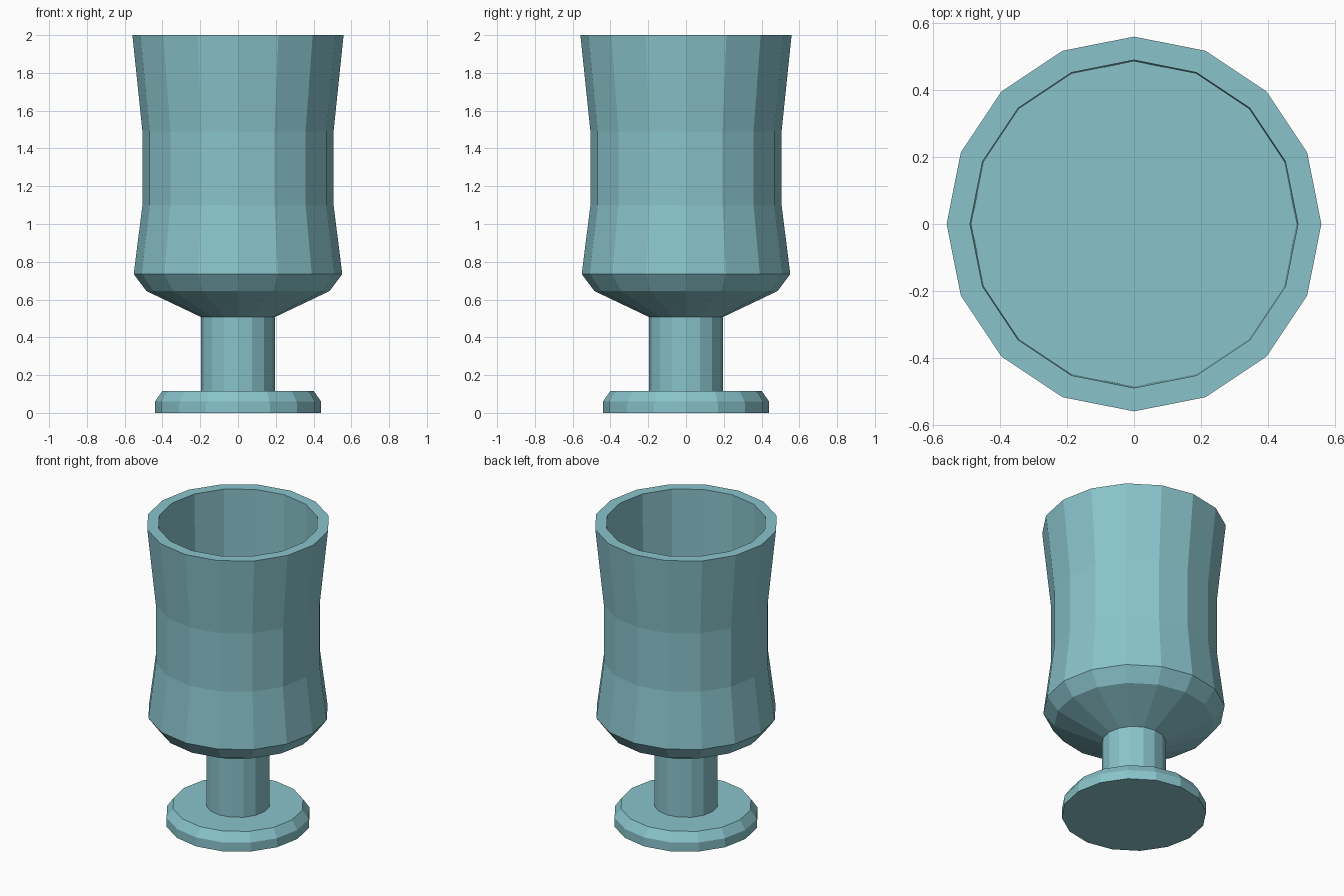
import bpy, bmesh, math
from mathutils import Vector

if "Cube" in bpy.data.objects:
    bpy.data.objects.remove(bpy.data.objects["Cube"])

SIDES = 16

# Goblet outline: foot, stem, bowl outside, rim, bowl inside, bowl floor
PROFILE = [(0, 0), (.44, 0), (.44, .06), (.40, .117), (.195, .117), (.195, .507),
           (.485, .645), (.552, .735), (.506, 1.1), (.506, 1.49), (.559, 2),
           (.489, 2), (.485, .69), (0, .69)]

# Centre point of every broken piece
SEEDS = {
    "rim_front_left": (-.52, -.25, 1.75), "rim_front_right": (.25, -.25, 1.75),
    "rim_back_right": (.15, .6, 1.8), "rim_back_left": (-.5, .42, 1.75),
    "wall_front": (-.2, -.25, 1.3),
    "bowl_front_left": (-.47, -.3, .62), "bowl_front_right": (.28, -.35, .75),
    "bowl_right": (.4, .12, .8), "bowl_back": (.02, .3, .78),
    "bowl_back_left": (-.38, .3, .8),
    "foot_left": (-.25, -.15, -.05), "foot_right": (.25, -.2, -.1),
    "foot_back": (.05, .25, -.1),
}

mat = bpy.data.materials.new("teal")
mat.diffuse_color = (.25, .55, .6, 1)
mat.use_nodes = True
mat.node_tree.nodes["Principled BSDF"].inputs["Base Color"].default_value = mat.diffuse_color


def to_object(bm, name):
    bmesh.ops.recalc_face_normals(bm, faces=bm.faces)
    mesh = bpy.data.meshes.new(name)
    bm.to_mesh(mesh)
    bm.free()
    obj = bpy.data.objects.new(name, mesh)
    bpy.context.collection.objects.link(obj)
    return obj


def lathe(name):
    bm = bmesh.new()
    rings = []
    for r, z in PROFILE[1:-1]:
        rings.append([bm.verts.new((r * math.cos(a), r * math.sin(a), z))
                      for a in (2 * math.pi * i / SIDES for i in range(SIDES))])
    for lo, hi in zip(rings, rings[1:]):
        for i in range(SIDES):
            j = (i + 1) % SIDES
            bm.faces.new((lo[i], lo[j], hi[j], hi[i]))
    bm.faces.new(rings[0][::-1])
    bm.faces.new(rings[-1])
    return to_object(bm, name)


def cell(name, seed):
    # Convex region of points closest to this seed
    bm = bmesh.new()
    bmesh.ops.create_cube(bm, size=6)
    p = Vector(seed)
    for other in SEEDS.values():
        q = Vector(other)
        if q == p:
            continue
        cut = bmesh.ops.bisect_plane(
            bm, geom=bm.verts[:] + bm.edges[:] + bm.faces[:], dist=1e-6,
            plane_co=(p + q) / 2, plane_no=q - p, clear_outer=True)
        edges = [e for e in cut["geom_cut"] if isinstance(e, bmesh.types.BMEdge)]
        if edges:
            bmesh.ops.holes_fill(bm, edges=edges, sides=0)
    return to_object(bm, name)


goblet = lathe("whole_goblet")
goblet.hide_render = True

# Break the goblet into tightly fitting pieces
for name, seed in SEEDS.items():
    region = cell(name + "_region", seed)
    piece = bpy.data.objects.new(name, goblet.data.copy())
    bpy.context.collection.objects.link(piece)
    mod = piece.modifiers.new("crack", 'BOOLEAN')
    mod.operation = 'INTERSECT'
    mod.solver = 'EXACT'
    mod.object = region
    bpy.context.view_layer.update()
    mesh = bpy.data.meshes.new_from_object(
        piece.evaluated_get(bpy.context.evaluated_depsgraph_get()))
    piece.modifiers.clear()
    piece.data = mesh
    mesh.materials.clear()
    mesh.materials.append(mat)
    bpy.data.objects.remove(region)

bpy.data.objects.remove(goblet)
